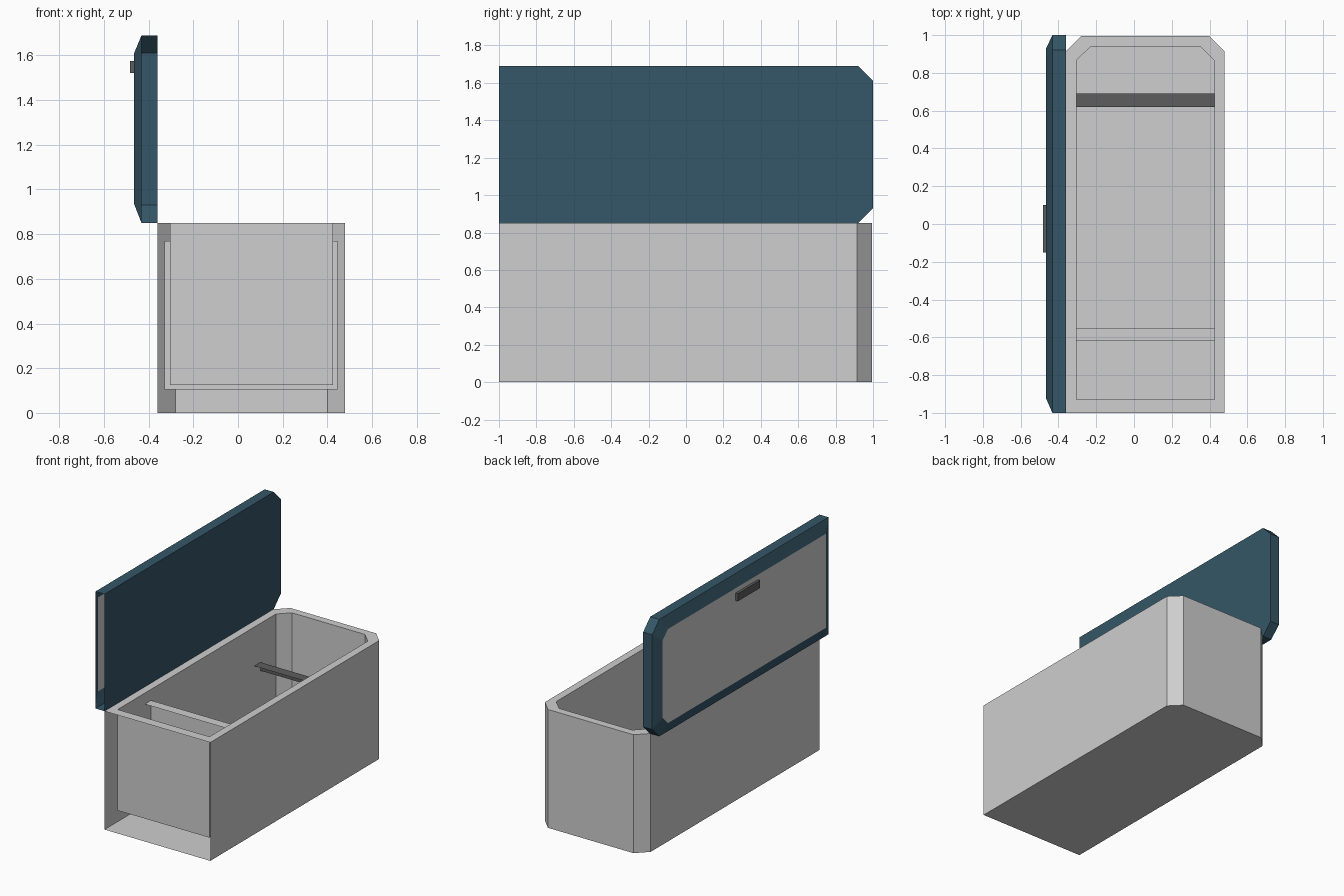
import bpy, bmesh

if "Cube" in bpy.data.objects:
    bpy.data.objects.remove(bpy.data.objects["Cube"])


def material(name, rgb):
    m = bpy.data.materials.new(name)
    m.diffuse_color = (*rgb, 1)
    m.use_nodes = True
    m.node_tree.nodes["Principled BSDF"].inputs["Base Color"].default_value = m.diffuse_color
    return m


grey = material("light grey", (0.62, 0.62, 0.62))
teal = material("dark teal", (0.036, 0.094, 0.135))
dark = material("dark grey", (0.11, 0.11, 0.11))


def outline(u0, u1, y0, y1, c):
    """Rectangle with the two corners at the +y end cut off."""
    return [(u0, y0), (u1, y0), (u1, y1 - c), (u1 - c, y1), (u0 + c, y1), (u0, y1 - c)]


def finish(name, bm, mats):
    me = bpy.data.meshes.new(name)
    bm.to_mesh(me)
    bm.free()
    for m in mats:
        me.materials.append(m)
    ob = bpy.data.objects.new(name, me)
    bpy.context.collection.objects.link(ob)
    return ob


def ring(bm, pts):
    return [bm.verts.new(p) for p in pts]


def bridge(bm, a, b, skip=()):
    for i in range(len(a)):
        if i not in skip:
            j = (i + 1) % len(a)
            bm.faces.new((a[i], a[j], b[j], b[i]))


# Chest: outer shell with open front, flat rim, inner tub
outer = outline(-0.36, 0.48, -1.0, 0.995, 0.08)
inner = outline(-0.305, 0.425, -0.93, 0.94, 0.075)
bm = bmesh.new()
base = ring(bm, [(x, y, 0) for x, y in outer])
top = ring(bm, [(x, y, 0.85) for x, y in outer])
lip = ring(bm, [(x, y, 0.85) for x, y in inner])
floor = ring(bm, [(x, y, 0.125) for x, y in inner])
bm.faces.new(base[::-1])
bridge(bm, base, top, skip=(0,))   # edge 0 is the open front
bridge(bm, top, lip)
bridge(bm, lip, floor)
bm.faces.new(floor)
finish("chest_body", bm, [grey])

# Lid standing upright: flat inner plate, rim, sloped border, grey outer panel
full = outline(0.85, 1.69, -1.0, 1.0, 0.08)
small = outline(0.935, 1.61, -0.925, 0.93, 0.06)
bm = bmesh.new()
plate = ring(bm, [(-0.36, y, z) for z, y in full])
edge = ring(bm, [(-0.432, y, z) for z, y in full])
panel = ring(bm, [(-0.465, y, z) for z, y in small])
bm.faces.new(plate[::-1])
bridge(bm, plate, edge, skip=(0,))
bridge(bm, edge, panel)
bm.faces.new(panel).material_index = 1
bmesh.ops.recalc_face_normals(bm, faces=bm.faces)
finish("lid", bm, [teal, grey])

# Handle on the outside of the lid
bm = bmesh.new()
bmesh.ops.create_cube(bm, size=1)
for v in bm.verts:
    v.co = (-0.473 + v.co.x * 0.02, -0.025 + v.co.y * 0.25, 1.548 + v.co.z * 0.055)
finish("lid_handle", bm, [dark])


# Sheet brackets with a flange folded forward along the top
def bracket(name, x0, x1, y0, z_top, z_bottom, mat):
    bm = bmesh.new()
    profile = [(y0, z_top), (y0 + 0.07, z_top), (y0 + 0.07, z_bottom)]
    a = ring(bm, [(x0, y, z) for y, z in profile])
    b = ring(bm, [(x1, y, z) for y, z in profile])
    for i in range(2):
        bm.faces.new((a[i], b[i], b[i + 1], a[i + 1]))
    bmesh.ops.reverse_faces(bm, faces=[f for f in bm.faces
                                       if f.normal.z < -0.5 or f.normal.y > 0.5])
    finish(name, bm, [mat])


bracket("front_divider", -0.33, 0.445, -0.62, 0.77, 0.105, grey)
bracket("rear_bar", -0.305, 0.425, 0.62, 0.57, 0.51, dark)
